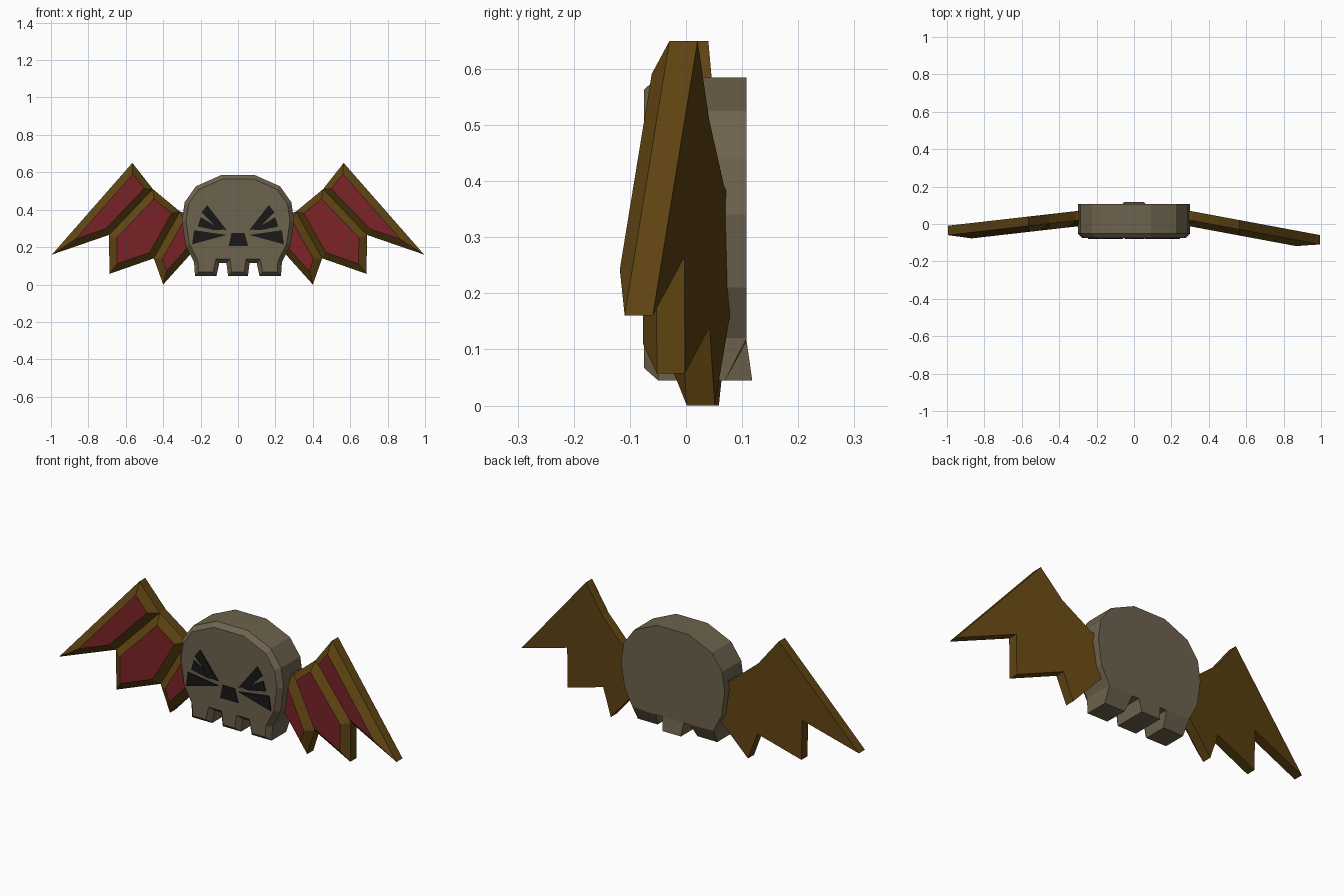
import bpy, bmesh

if "Cube" in bpy.data.objects:
    bpy.data.objects.remove(bpy.data.objects["Cube"])


def material(name, color):
    m = bpy.data.materials.new(name)
    m.diffuse_color = (*color, 1)
    m.use_nodes = True
    m.node_tree.nodes["Principled BSDF"].inputs["Base Color"].default_value = m.diffuse_color
    return m


BONE = material("bone", (0.155, 0.125, 0.075))
GOLD = material("gold", (0.115, 0.058, 0.006))
RED = material("red", (0.20, 0.017, 0.020))
BLACK = material("black", (0.009, 0.009, 0.010))


def finish(name, bm, *mats):
    bmesh.ops.recalc_face_normals(bm, faces=bm.faces)
    mesh = bpy.data.meshes.new(name)
    bm.to_mesh(mesh)
    bm.free()
    for m in mats:
        mesh.materials.append(m)
    ob = bpy.data.objects.new(name, mesh)
    bpy.context.collection.objects.link(ob)
    return ob


def slab(polys, back, thick):
    """Extrude flat x/z cells towards -y; back(x) gives the rear y. Returns bmesh and front faces."""
    bm = bmesh.new()
    cache = {}

    def vert(p):
        if p not in cache:
            cache[p] = bm.verts.new((p[0], back(p[0]), p[1]))
        return cache[p]

    faces = [bm.faces.new([vert(p) for p in poly]) for poly in polys]
    bmesh.ops.recalc_face_normals(bm, faces=faces)
    if faces[0].normal.y < 0:
        bmesh.ops.reverse_faces(bm, faces=faces)
    front = bmesh.ops.extrude_face_region(bm, geom=faces, use_keep_orig=True)["geom"]
    bmesh.ops.translate(bm, vec=(0, -thick, 0),
                        verts=[g for g in front if isinstance(g, bmesh.types.BMVert)])
    front = [g for g in front if isinstance(g, bmesh.types.BMFace)]
    bmesh.ops.recalc_face_normals(bm, faces=bm.faces)
    return bm, front


def flip(poly):
    return [(-x, z) for x, z in poly]


# Skull: toothed outline with a chamfered front
half = [(.09, .585), (.225, .525), (.285, .44), (.300, .34), (.281, .21), (.235, .12),
        (.23, .045), (.115, .045), (.10, .115), (.062, .115), (.053, .045)]
bm, front = slab([half + flip(half)[::-1]], lambda x: .108, .158)
bmesh.ops.inset_individual(bm, faces=front, thickness=.022, depth=.025, use_even_offset=True)


def back_vert(x, z):
    return min((v for v in bm.verts if v.co.y > .05),
               key=lambda v: abs(v.co.x - x) + abs(v.co.z - z))


# Rear of the teeth: outer ones slope inward, middle one pokes out
for a, b in ((-.24, -.10), (-.062, .062), (.10, .24)):
    bmesh.ops.connect_verts(bm, verts=[back_vert(a, .12), back_vert(b, .12)])
for v in bm.verts:
    if v.co.y > .1 and v.co.z < .06:
        v.co.y = .118 if abs(v.co.x) < .08 else .07
finish("skull", bm, BONE)

# Eye strokes and nose
strokes = [[(.06, .29), (.165, .425), (.195, .385), (.11, .30)],
           [(.085, .293), (.20, .36), (.215, .31), (.12, .29)],
           [(.06, .265), (.235, .29), (.245, .215)]]
for side, turn in (("right", lambda p: p), ("left", flip)):
    bm, _ = slab([turn(p) for p in strokes], lambda x: -.065, .016)
    finish(side + "_eye", bm, BLACK)
bm, _ = slab([[(-.035, .275), (.035, .275), (.055, .205), (-.05, .205)]], lambda x: -.065, .014)
finish("nose", bm, BLACK)

# Wings: three cells, each with a raised red membrane in a sloping gold frame
cells = [[(.565, .65), (.995, .16), (.69, .265), (.455, .51)],
         [(.455, .51), (.69, .265), (.687, .057), (.45, .14), (.31, .39)],
         [(.31, .39), (.45, .14), (.40, 0), (.265, .15), (.22, .20), (.22, .36)]]
for side, turn, slope in (("right", lambda p: p, .186), ("left", flip, .114)):
    bm, front = slab([turn(c) for c in cells],
                     lambda x: .07 - (abs(x) - .3) * slope, .05)
    bmesh.ops.inset_individual(bm, faces=front, thickness=.038, depth=.032,
                               use_even_offset=True)
    for f in front:
        f.material_index = 1
    finish(side + "_wing", bm, GOLD, RED)
